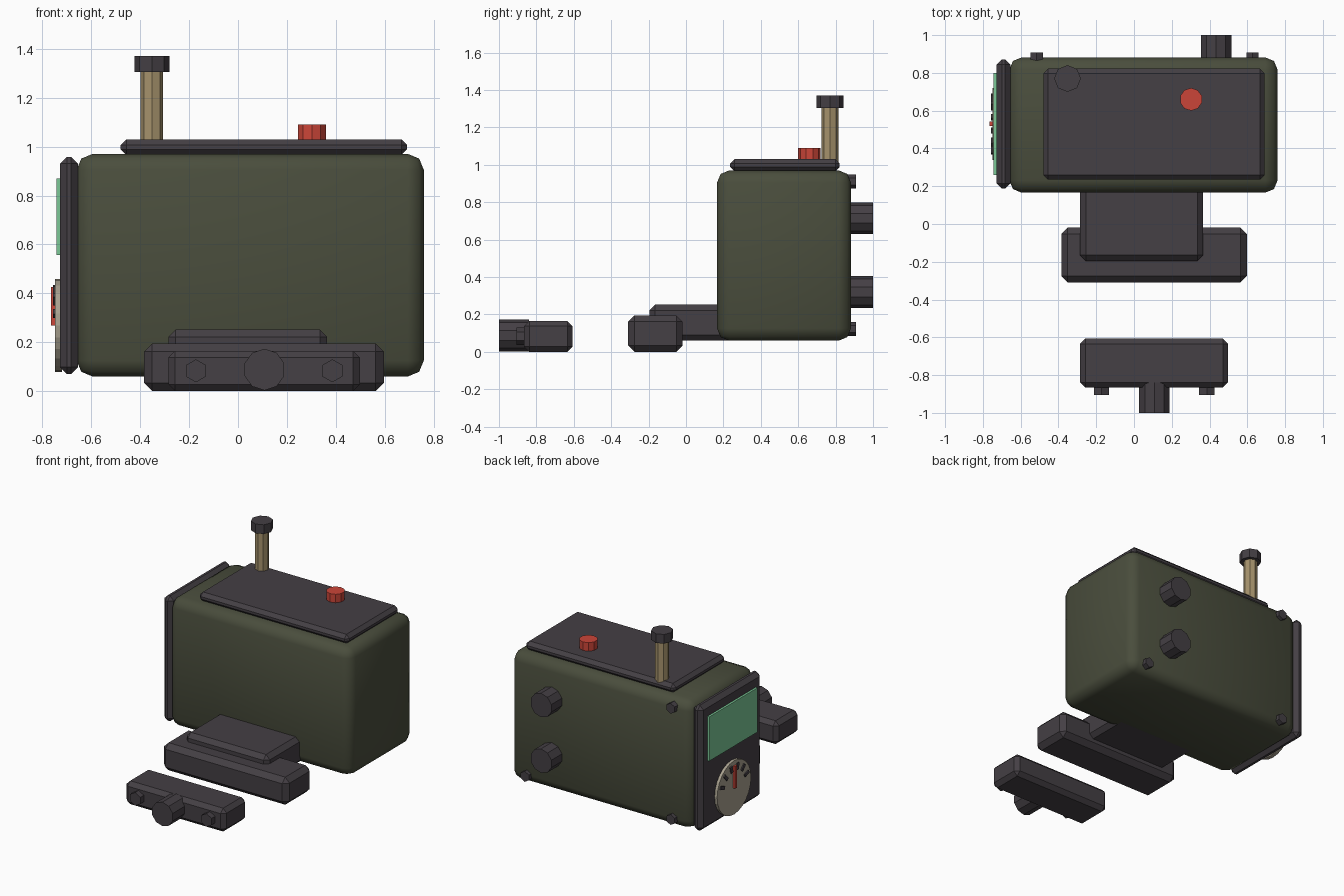
import bpy, bmesh, math
from mathutils import Matrix, Vector

if "Cube" in bpy.data.objects:
    bpy.data.objects.remove(bpy.data.objects["Cube"])


def material(name, rgb):
    m = bpy.data.materials.new(name)
    m.diffuse_color = (*rgb, 1)
    m.use_nodes = True
    m.node_tree.nodes["Principled BSDF"].inputs["Base Color"].default_value = m.diffuse_color
    return m


OLIVE = material("olive_green", (0.068, 0.075, 0.046))
DARK = material("dark_grey", (0.058, 0.050, 0.058))
RED = material("red", (0.60, 0.060, 0.040))
GREEN = material("screen_green", (0.20, 0.58, 0.31))
BEIGE = material("dial_beige", (0.40, 0.36, 0.28))
TAN = material("brass_tan", (0.38, 0.29, 0.15))


def finish(name, bm, mat):
    bmesh.ops.recalc_face_normals(bm, faces=bm.faces)
    me = bpy.data.meshes.new(name)
    bm.to_mesh(me)
    bm.free()
    me.materials.append(mat)
    ob = bpy.data.objects.new(name, me)
    bpy.context.collection.objects.link(ob)
    return ob


def box(name, x, y, z, mat, bevel=0.0, segments=1, smooth=False):
    """Box from (min, max) ranges with optional bevelled edges."""
    bm = bmesh.new()
    size = [r[1] - r[0] for r in (x, y, z)]
    mid = [(r[1] + r[0]) / 2 for r in (x, y, z)]
    bmesh.ops.create_cube(bm, size=1, matrix=Matrix.Translation(mid) @ Matrix.Diagonal((*size, 1)))
    if bevel:
        bmesh.ops.bevel(bm, geom=bm.edges[:], offset=bevel, segments=segments,
                        profile=0.5, affect='EDGES')
    for f in bm.faces:
        f.smooth = smooth
    return finish(name, bm, mat)


def cyl(name, start, end, r, sides, mat):
    """Cylinder between two points along an axis."""
    a, b = Vector(start), Vector(end)
    d = b - a
    if abs(d.y) > 1e-6:
        rot = Matrix.Rotation(math.pi / 2, 4, 'X')
    elif abs(d.x) > 1e-6:
        rot = Matrix.Rotation(math.pi / 2, 4, 'Y')
    else:
        rot = Matrix.Identity(4)
    bm = bmesh.new()
    bmesh.ops.create_cone(bm, cap_ends=True, segments=sides, radius1=r, radius2=r,
                          depth=d.length, matrix=Matrix.Translation((a + b) / 2) @ rot)
    return finish(name, bm, mat)


# Main housing and its cover plates
box("housing", (-0.66, 0.76), (0.166, 0.882), (0.06, 0.97), OLIVE, 0.065, 2, True)
box("top_plate", (-0.48, 0.692), (0.235, 0.822), (0.965, 1.03), DARK, 0.024)
box("side_panel", (-0.728, -0.655), (0.187, 0.872), (0.07, 0.958), DARK, 0.028)

# Antenna and button on top
cyl("antenna_rod", (-0.352, 0.77, 1.0), (-0.352, 0.77, 1.31), 0.046, 8, TAN)
cyl("antenna_cap", (-0.352, 0.77, 1.305), (-0.352, 0.77, 1.37), 0.071, 8, DARK)
cyl("red_button", (0.302, 0.66, 1.02), (0.302, 0.66, 1.09), 0.06, 10, RED)

# Knobs and screws on the back
for i, z in enumerate((0.714, 0.32)):
    cyl(f"back_knob_{i}", (0.435, 0.86, z), (0.435, 1.0, z), 0.085, 10, DARK)
for i, (x, z) in enumerate(((-0.515, 0.91), (-0.515, 0.122), (0.628, 0.122))):
    cyl(f"back_screw_{i}", (x, 0.83, z), (x, 0.908, z), 0.037, 6, DARK)

# Screen, dial, ticks and needle on the side panel
box("screen", (-0.743, -0.72), (0.26, 0.80), (0.557, 0.87), GREEN)
DY, DZ = 0.53, 0.268
cyl("dial", (-0.748, DY, DZ), (-0.72, DY, DZ), 0.19, 24, BEIGE)
for i in range(6):
    tick = box(f"dial_tick_{i}", (-0.756, -0.745), (-0.011, 0.011), (0.12, 0.168), DARK)
    tick.matrix_world = (Matrix.Translation((0, DY, DZ))
                         @ Matrix.Rotation(math.radians(-70 + 28 * i), 4, 'X'))
box("dial_needle", (-0.764, -0.745), (DY - 0.012, DY + 0.012), (DZ, 0.425), RED)

# Mounting foot at the front of the housing
box("foot_arm", (-0.285, 0.365), (-0.195, 0.30), (0.06, 0.252), DARK, 0.03)
box("foot_block", (-0.385, 0.597), (-0.31, -0.018), (0.0, 0.195), DARK, 0.034)

# Separate front clamp with knob and screws
box("clamp_block", (-0.285, 0.498), (-0.866, -0.606), (0.0, 0.165), DARK, 0.028)
cyl("clamp_knob", (0.108, -1.0, 0.088), (0.108, -0.84, 0.088), 0.085, 10, DARK)
for i, x in enumerate((-0.172, 0.386)):
    cyl(f"clamp_screw_{i}", (x, -0.905, 0.083), (x, -0.85, 0.083), 0.047, 6, DARK)
